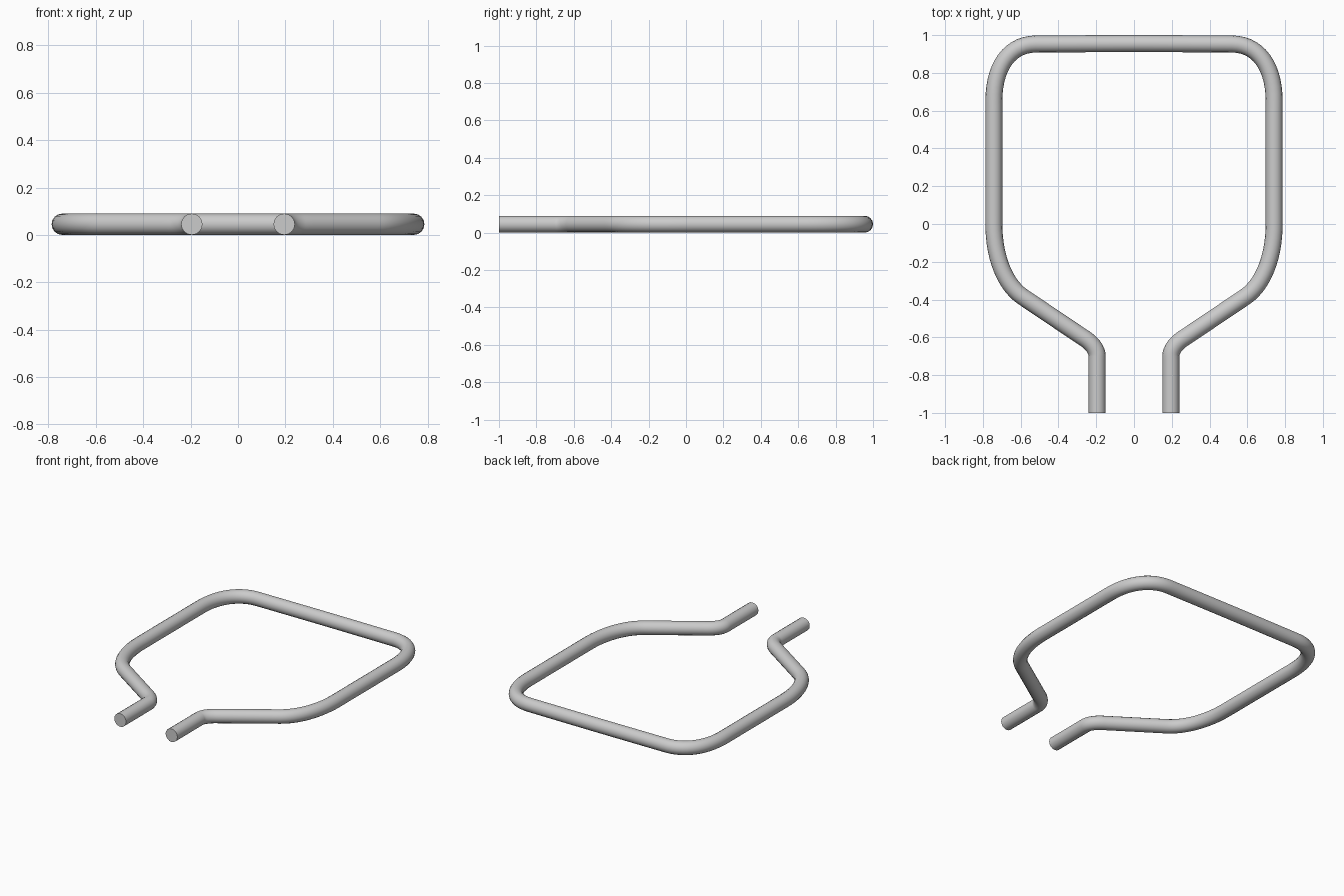
import bpy
import math
from mathutils import Vector

cube = bpy.data.objects.get("Cube")
if cube:
    bpy.data.objects.remove(cube, do_unlink=True)

RADIUS = 0.045

# Brushed grey metal
metal = bpy.data.materials.new("grey_metal")
metal.use_nodes = True
colour = (0.6, 0.6, 0.6, 1)
metal.diffuse_color = colour
metal.node_tree.nodes["Principled BSDF"].inputs["Base Color"].default_value = colour

# Left half of the loop: each bend is (start, corner, end)
bends = [
    ((0.195, -0.70), (0.195, -0.645), (0.27, -0.60)),
    ((0.59, -0.385), (0.742, -0.28), (0.742, 0.0)),
    ((0.742, 0.65), (0.742, 0.95), (0.52, 0.953)),
]


def mirrored(bend):
    return tuple((-x, y) for x, y in reversed(bend))


bends += [mirrored(b) for b in reversed(bends)]

# Knots as (point, handle in, handle out); straight runs keep handles on the line
knots = [((0.195, -1), None, None)]
for start, corner, end in bends:
    s, c, e = Vector(start), Vector(corner), Vector(end)
    knots.append((s, None, s.lerp(c, 0.62)))
    knots.append((e, e.lerp(c, 0.62), None))
knots.append(((-0.195, -1), None, None))
# Slight bow at the middle of the back bar
knots.insert(len(knots) // 2, ((0, 0.955), (0.17, 0.955), (-0.17, 0.955)))

# Bent rod
curve = bpy.data.curves.new("bent_rod", "CURVE")
curve.dimensions = "3D"
curve.twist_mode = "Z_UP"
curve.bevel_depth = RADIUS
curve.bevel_resolution = 6
curve.use_fill_caps = True
curve.resolution_u = 14
spline = curve.splines.new("BEZIER")
spline.bezier_points.add(len(knots) - 1)
for i, (knot, (p, h_in, h_out)) in enumerate(zip(spline.bezier_points, knots)):
    p = Vector(p)
    before = Vector(knots[max(i - 1, 0)][0])
    after = Vector(knots[min(i + 1, len(knots) - 1)][0])
    knot.handle_left_type = knot.handle_right_type = "FREE"
    knot.co = (*p, RADIUS)
    knot.handle_left = (*(h_in or p.lerp(before, 1 / 3)), RADIUS)
    knot.handle_right = (*(h_out or p.lerp(after, 1 / 3)), RADIUS)
curve.materials.append(metal)

rod = bpy.data.objects.new("bent_rod", curve)
bpy.context.collection.objects.link(rod)
bpy.ops.object.select_all(action="DESELECT")
rod.select_set(True)
bpy.context.view_layer.objects.active = rod
bpy.ops.object.convert(target="MESH")
bpy.ops.object.shade_smooth_by_angle(angle=math.radians(40))
